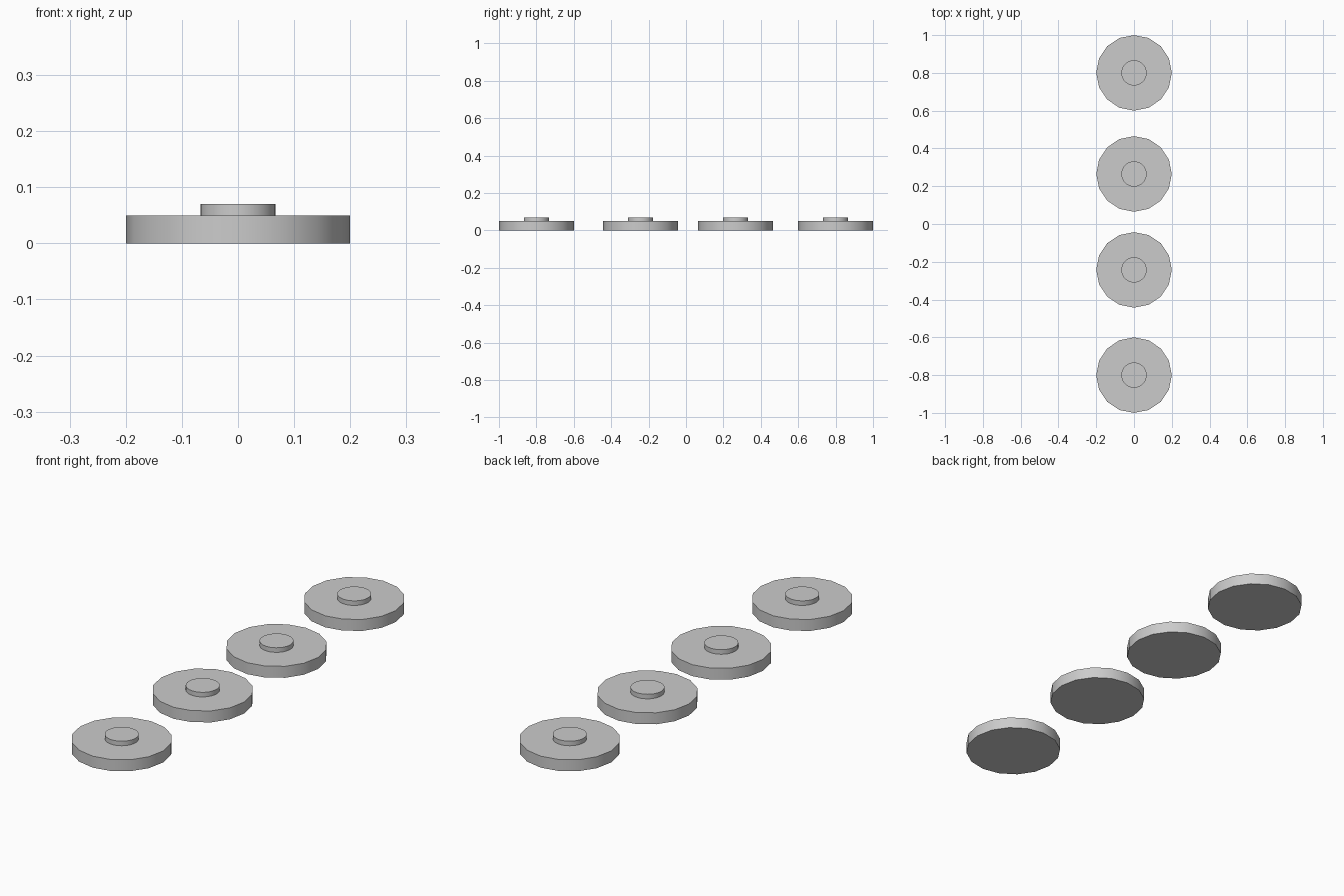
import bpy
import math

if "Cube" in bpy.data.objects:
    bpy.data.objects.remove(bpy.data.objects["Cube"])


def disc(name, radius, y, z0, z1, sides):
    bpy.ops.mesh.primitive_cylinder_add(vertices=sides, radius=radius, depth=z1 - z0,
                                        location=(0, y, (z0 + z1) / 2))
    obj = bpy.context.object
    obj.name = name
    bpy.ops.object.shade_smooth_by_angle(angle=math.radians(30))
    return obj


# Row of four knobs: a wide 16-sided base with a small round button on top
for i, y in enumerate((-0.8, -0.243, 0.265, 0.8), start=1):
    disc(f"base_disc_{i}", 0.2, y, 0.0, 0.05, 16)
    disc(f"top_button_{i}", 0.067, y, 0.05, 0.07, 32)
